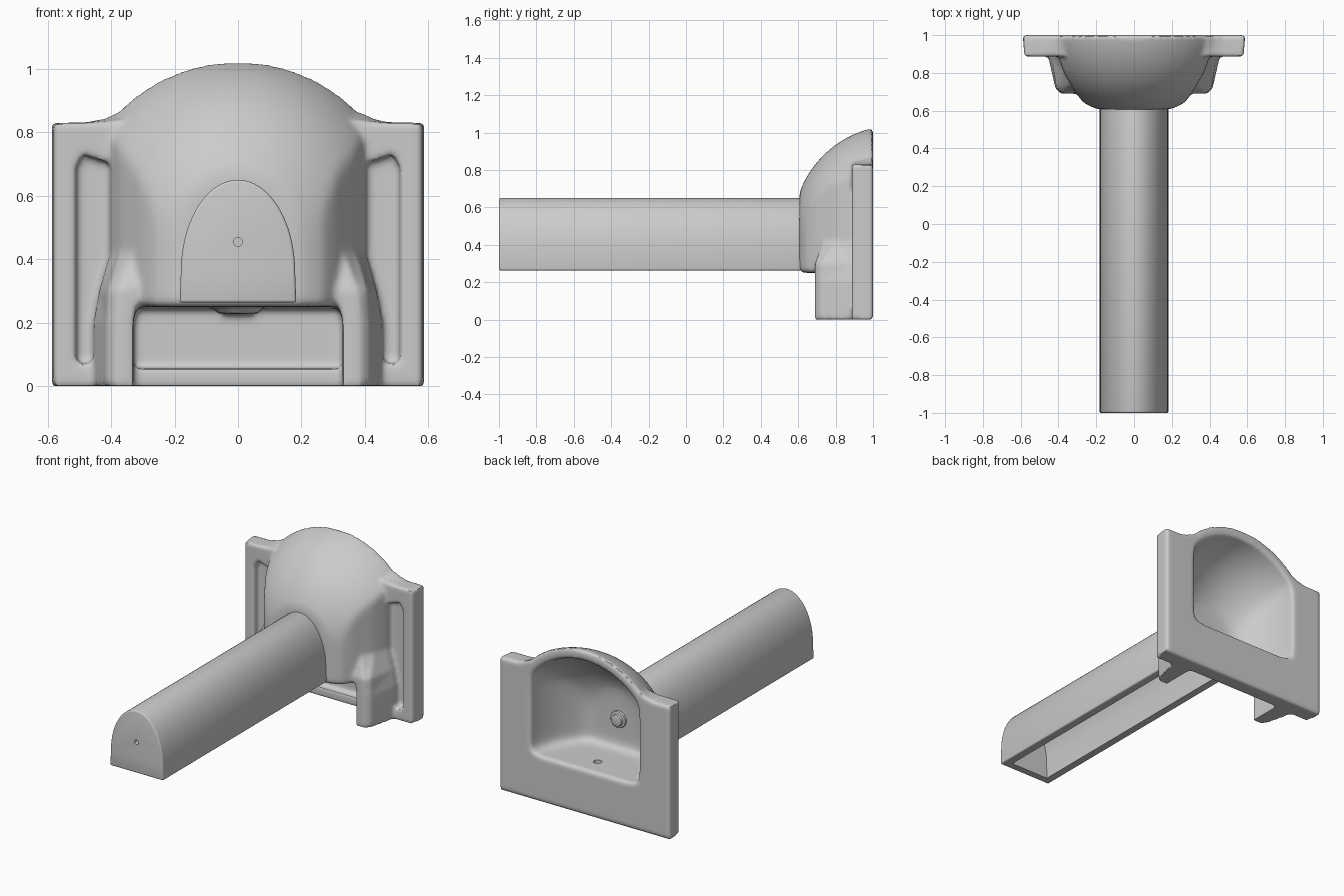
import bpy, bmesh
from math import sin, cos, pi
from mathutils import Vector

if "Cube" in bpy.data.objects:
    bpy.data.objects.remove(bpy.data.objects["Cube"])


def loft(name, rings):
    """Closed solid skinned through equal-length rings of 3D points."""
    bm = bmesh.new()
    vs = [[bm.verts.new(p) for p in r] for r in rings]
    n = len(rings[0])
    for a, b in zip(vs, vs[1:]):
        for i in range(n):
            bm.faces.new((a[i], a[(i + 1) % n], b[(i + 1) % n], b[i]))
    bm.faces.new(vs[0])
    bm.faces.new(vs[-1])
    bmesh.ops.recalc_face_normals(bm, faces=bm.faces)
    me = bpy.data.meshes.new(name)
    bm.to_mesh(me)
    bm.free()
    ob = bpy.data.objects.new(name, me)
    bpy.context.collection.objects.link(ob)
    return ob


def box(name, x0, x1, y0, y1, z0, z1):
    return loft(name, [[(x0, y0, z), (x1, y0, z), (x1, y1, z), (x0, y1, z)] for z in (z0, z1)])


def extrude_y(name, pts, y0, y1):
    return loft(name, [[(x, y, z) for x, z in pts] for y in (y0, y1)])


def extrude_z(name, pts, z0, z1):
    return loft(name, [[(x, y, z) for x, y in pts] for z in (z0, z1)])


def rod(name, r, p0, p1, n=32):
    p0, p1 = Vector(p0), Vector(p1)
    q = (p1 - p0).to_track_quat('Z', 'Y')
    ring = [q @ Vector((r * cos(2 * pi * i / n), r * sin(2 * pi * i / n), 0)) for i in range(n)]
    return loft(name, [[p + v for v in ring] for p in (p0, p1)])


def apply(ob, kind, **props):
    m = ob.modifiers.new(kind, kind)
    for k, v in props.items():
        setattr(m, k, v)
    bpy.context.view_layer.objects.active = ob
    bpy.ops.object.modifier_apply(modifier=m.name)


def boolean(ob, op, other):
    apply(ob, 'BOOLEAN', operation=op, object=other, solver='EXACT')
    bpy.data.objects.remove(other)


def soften(ob, voxel, iterations):
    apply(ob, 'REMESH', mode='VOXEL', voxel_size=voxel)
    apply(ob, 'SMOOTH', factor=0.5, iterations=iterations)
    for p in ob.data.polygons:
        p.use_smooth = True


def domed_column(name, r, bottom, n=96):
    """Vertical cylinder with a hemispherical top, centred behind the plate."""
    cy, cz = 1.12, 0.49
    prof = [(r, bottom)] + [(r * cos(a), cz + r * sin(a)) for a in
                            [i * pi / 2 / 24 for i in range(24)] + [pi / 2 - 0.005]]
    return loft(name, [[(rr * cos(2 * pi * i / n), cy + rr * sin(2 * pi * i / n), z)
                        for i in range(n)] for rr, z in prof])


def mirrored(pts):
    return pts + [(-x, z) for x, z in reversed(pts)]


# Back plate with shoulders rising towards the dome at the back
front = mirrored([(.58, -.04), (.58, .83), (.475, .83), (.43, .833), (.39, .836), (.34, .838)])
back = mirrored([(.592, -.04), (.592, .83), (.475, .833), (.435, .845), (.395, .87), (.34, .905)])
body = loft("hood_body", [[(x, y, z) for x, z in o] for o, y in ((front, .887), (back, 1.04))])

# Tall side pockets in the plate front
for s in (-1, 1):
    pts = [(s * x, z) for x, z in [(.36, .07), (.51, .07), (.51, .69), (.49, .73), (.36, .69)]]
    boolean(body, 'DIFFERENCE', extrude_y("pocket_cutter", pts, .8, .935))

# Dome with flat front and cheeks that spread towards the plate
cheeks = mirrored([(.24, .606), (.305, .69), (.37, .80), (.402, .89), (.412, 1.0), (.55, 1.0), (.55, 1.12)])
dome = domed_column("dome", .548, .2)
boolean(dome, 'INTERSECT', extrude_z("dome_trim", cheeks, .25, 1.2))
soften(dome, .014, 12)
boolean(body, 'UNION', dome)

# Recess below the bowl, with a small lip at the foot
boolean(body, 'DIFFERENCE', box("recess_cutter", -.345, .345, .65, .94, .055, .245))
boolean(body, 'DIFFERENCE', box("lip_cutter", -.345, .345, .55, .90, -.1, .06))

# Legs either side, leaning into the dome at the top
low = [(.33, .69), (.385, .69), (.415, .715), (.455, .89), (.455, 1.05), (.33, 1.05)]
mid = [(.31, .69), (.38, .69), (.41, .72), (.437, .89), (.437, 1.05), (.31, 1.05)]
top = [(.27, .69), (.33, .74), (.37, .81), (.40, .90), (.40, 1.05), (.27, 1.05)]
for s in (-1, 1):
    leg = loft("leg", [[(s * x, y, z) for x, y in o] for o, z in
                       ((low, -.05), (low, .20), (mid, .30), (top, .43))])
    boolean(body, 'UNION', leg)

# Drain boss under the bowl
boolean(body, 'UNION', rod("drain_boss", .068, (0, .87, .228), (0, .87, .28)))

# Hollow bowl, open at the back, with well rounded corners
inner = mirrored([(.20, .66), (.255, .72), (.32, .82), (.36, .92), (.378, 1.0), (.378, 1.2)])
bowl = domed_column("bowl_cutter", .49, .2)
boolean(bowl, 'INTERSECT', extrude_z("bowl_trim", inner, .285, 1.2))
soften(bowl, .018, 45)
boolean(body, 'DIFFERENCE', bowl)

# Trim to the flat back and base, then round every edge
boolean(body, 'INTERSECT', box("trim", -1, 1, 0, 1.0, 0, 2))
soften(body, .011, 7)
boolean(body, 'DIFFERENCE', rod("drain_hole", .024, (0, .87, .1), (0, .87, .5)))


# Long arched trough, open underneath, closed at the front end
def arch(a, top, base, foot, n=32):
    return [(a * 1.02, foot)] + [(a * cos(pi * i / n), base + (top - base) * sin(pi * i / n))
                                 for i in range(n + 1)] + [(-a * 1.02, foot)]


trough = extrude_y("trough", arch(.18, .65, .36, .263), -1, .64)
apply(trough, 'BEVEL', width=.009, segments=3, limit_method='ANGLE', angle_limit=.7)
boolean(trough, 'DIFFERENCE', extrude_y("trough_cutter", arch(.13, .602, .36, .2), -.95, .62))
boolean(trough, 'DIFFERENCE', rod("end_hole", .014, (0, -1.1, .455), (0, -.9, .455)))

# Round nozzle on the bowl's front wall
nozzle = rod("nozzle_flange", .052, (0, .64, .47), (0, .674, .47), 48)
boolean(nozzle, 'UNION', rod("nozzle_cap", .036, (0, .65, .47), (0, .69, .47), 48))
apply(nozzle, 'BEVEL', width=.005, segments=2, limit_method='ANGLE', angle_limit=.7)

for ob in (body, trough, nozzle):
    bpy.ops.object.select_all(action='DESELECT')
    ob.select_set(True)
    bpy.context.view_layer.objects.active = ob
    bpy.ops.object.shade_smooth_by_angle(angle=.7)
